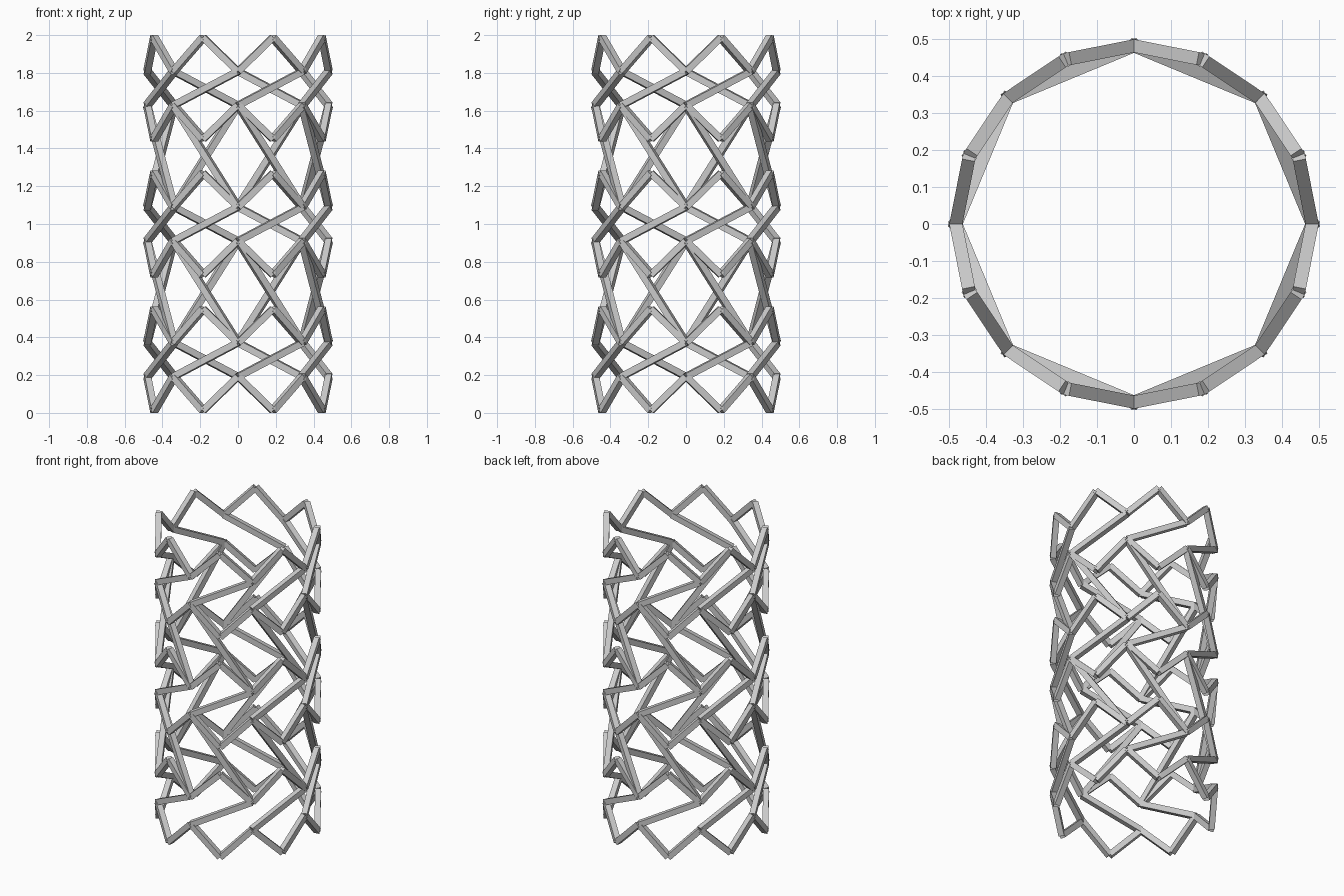
import bpy, bmesh, math
from mathutils import Vector, Matrix

if "Cube" in bpy.data.objects:
    bpy.data.objects.remove(bpy.data.objects["Cube"])

N = 8            # cells around the tube
R = 0.481        # centreline radius
W = 0.035        # square bar thickness
Z0 = 0.0125      # lowest joint height
STEP = (2 - 2 * Z0) / 11


def joint(k, level):
    a = k * 2 * math.pi / N
    return Vector((R * math.cos(a), R * math.sin(a), Z0 + level * STEP))


def add_bar(bm, p, q):
    d = (q - p).normalized()
    mid = (p + q) / 2
    out = Vector((mid.x, mid.y, 0))
    out = (out - d * out.dot(d)).normalized()
    side = d.cross(out)
    m = Matrix((side * W, out * W, d * (q - p).length)).transposed().to_4x4()
    bmesh.ops.create_cube(bm, size=1, matrix=Matrix.Translation(mid) @ m)


def make_part(name, bars):
    bm = bmesh.new()
    for p, q in bars:
        add_bar(bm, p, q)
    bmesh.ops.recalc_face_normals(bm, faces=bm.faces)
    me = bpy.data.meshes.new(name)
    bm.to_mesh(me)
    bm.free()
    bpy.context.collection.objects.link(bpy.data.objects.new(name, me))


for ring in range(3):
    b = ring * 4
    low, high, diag, link = [], [], [], []
    for k in range(N):
        for s in (-0.5, 0.5):
            low.append((joint(k, b + 1), joint(k + s, b)))
            high.append((joint(k, b + 2), joint(k + s, b + 3)))
        diag.append((joint(k, b + 1), joint(k + 1, b + 2)))
        link.append((joint(k, b + 2), joint(k - 1, b + 5)))
    # zigzag crowns and the slanted bars between them
    make_part(f"lower_zigzag_{ring + 1}", low)
    make_part(f"upper_zigzag_{ring + 1}", high)
    make_part(f"slanted_bars_{ring + 1}", diag)
    # long bars up to the next ring
    if ring < 2:
        make_part(f"long_links_{ring + 1}", link)
